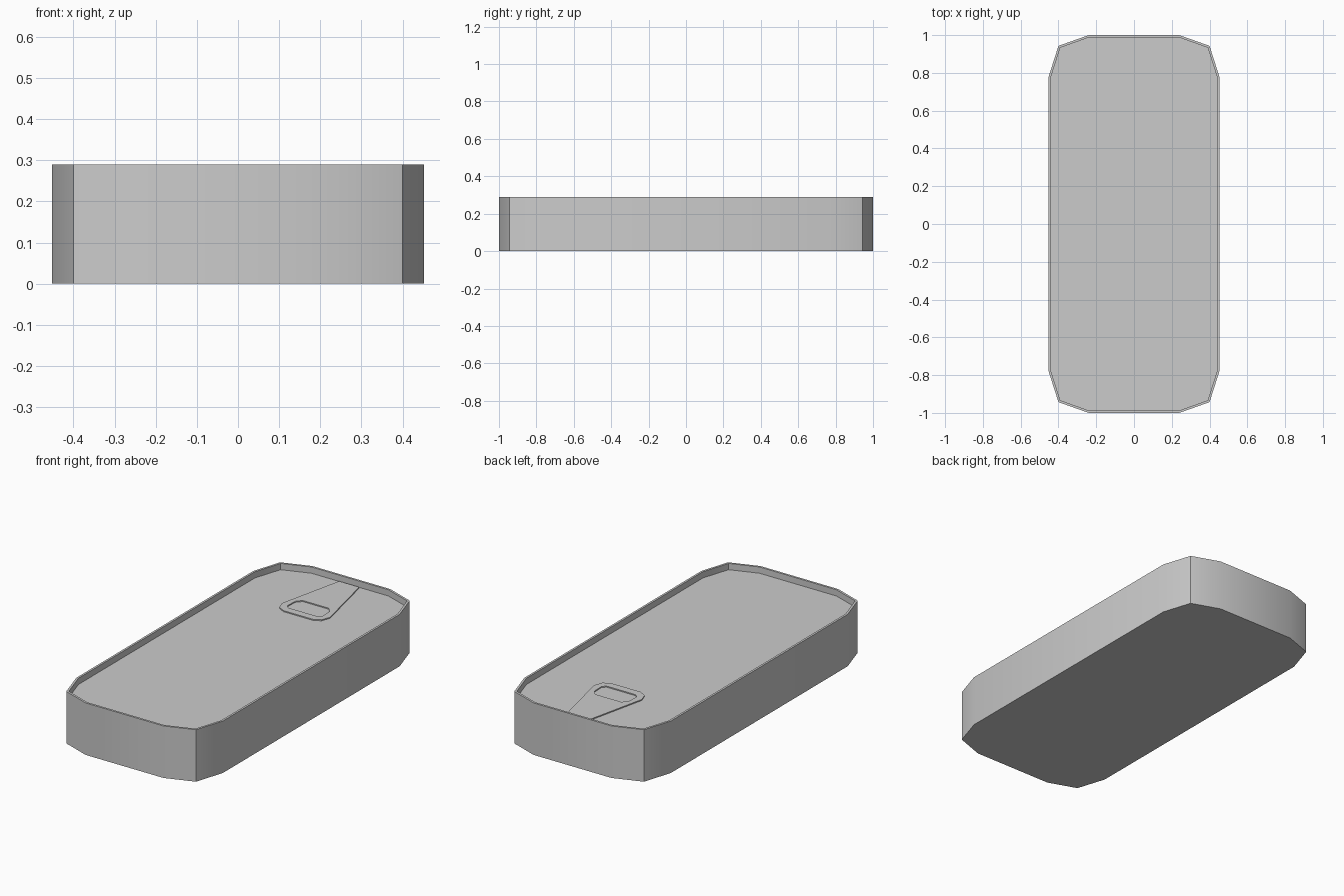
import bpy, bmesh

if "Cube" in bpy.data.objects:
    bpy.data.objects.remove(bpy.data.objects["Cube"])

H, LID_Z, RIM = 0.29, 0.255, 0.012


def finish(name, bm):
    bmesh.ops.recalc_face_normals(bm, faces=bm.faces[:])
    me = bpy.data.meshes.new(name)
    bm.to_mesh(me)
    bm.free()
    ob = bpy.data.objects.new(name, me)
    bpy.context.collection.objects.link(ob)
    bpy.ops.object.select_all(action='DESELECT')
    ob.select_set(True)
    bpy.context.view_layer.objects.active = ob
    bpy.ops.object.shade_smooth_by_angle(angle=0.52)
    return ob


def bridge(bm, a, b):
    for i in range(len(a)):
        j = (i + 1) % len(a)
        bm.faces.new((a[i], a[j], b[j], b[i]))


def ring(bm, pts, z):
    return [bm.verts.new((x, y, z)) for x, y in pts]


# twelve-sided outline made from one mirrored corner
def outline(d):
    q = [(0.452 - d, 0.78 - d * 0.2), (0.40 - d * 0.8, 0.943 - d * 0.8), (0.24 - d * 0.2, 1.0 - d)]
    half = q + [(-x, y) for x, y in reversed(q)]
    return half + [(-x, -y) for x, y in half]


# tin body with raised rim and recessed lid
bm = bmesh.new()
loops = [ring(bm, outline(d), z) for d, z in ((0, 0), (0, H), (RIM, H), (RIM, LID_Z))]
for a, b in zip(loops, loops[1:]):
    bridge(bm, a, b)
bm.faces.new(loops[0])
bm.faces.new(loops[-1])
finish("tin_body", bm)


# thin pull tab: outer and hole outlines share the same point count
def mirrored(half):
    return half + [(-x, y) for x, y in reversed(half)]


outer = mirrored([(0.09, 0.53), (0.13, 0.55), (0.148, 0.60), (0.062, 0.98)])
hole = mirrored([(0.09, 0.572), (0.108, 0.59), (0.106, 0.655), (0.08, 0.685)])
bm = bmesh.new()
loops = [ring(bm, p, z) for p, z in ((outer, LID_Z - 0.002), (outer, LID_Z + 0.006),
                                     (hole, LID_Z + 0.006), (hole, LID_Z - 0.002))]
for i in range(4):
    bridge(bm, loops[i], loops[(i + 1) % 4])
finish("pull_tab", bm)
